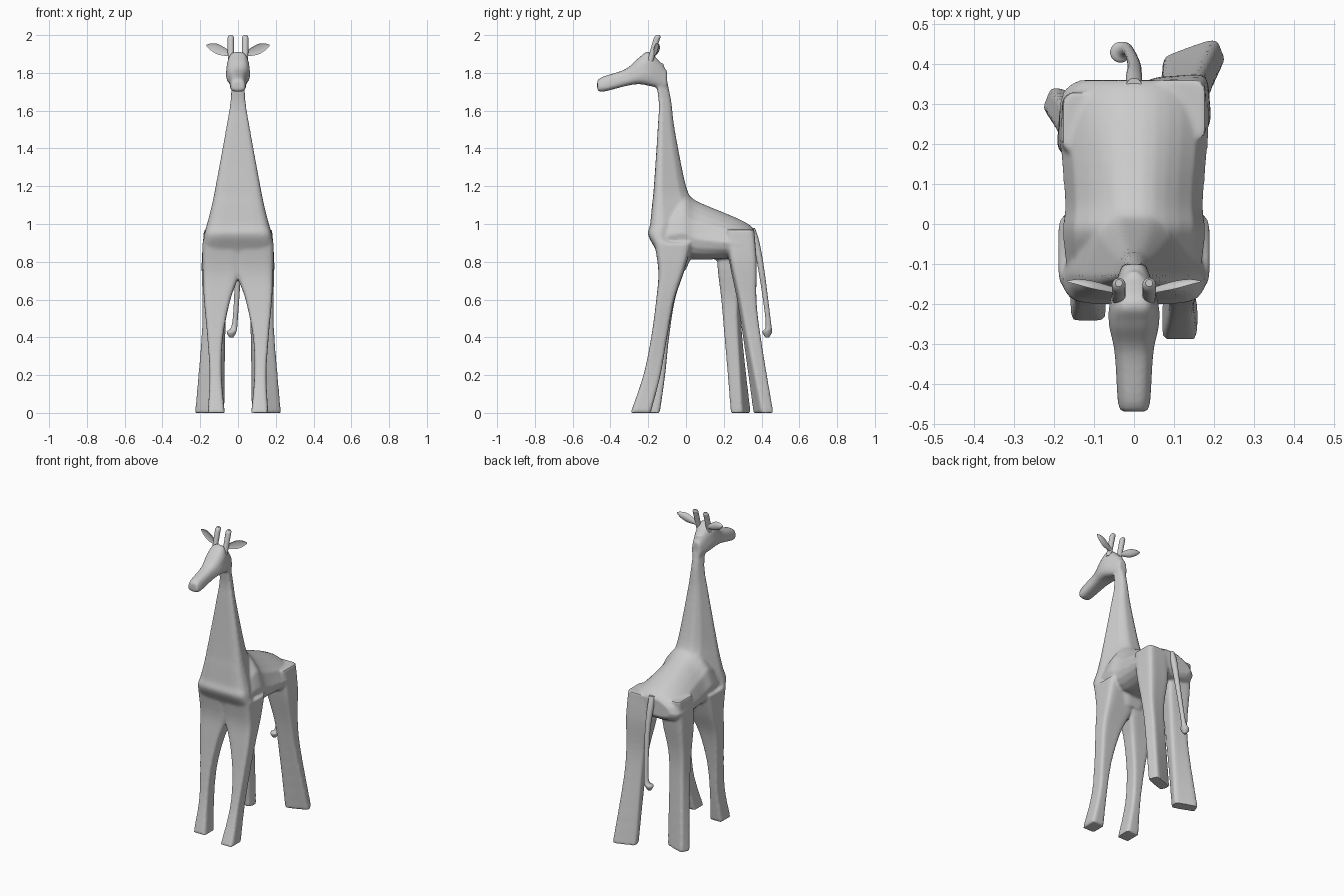
import bpy, bmesh, math

default_cube = bpy.data.objects.get("Cube")
if default_cube:
    bpy.data.objects.remove(default_cube, do_unlink=True)

# One plain colour for the whole animal
grey = bpy.data.materials.new("plain_grey")
grey.use_nodes = True
colour = (.6, .6, .6, 1)
grey.diffuse_color = colour
grey.node_tree.nodes["Principled BSDF"].inputs["Base Color"].default_value = colour


def spline(before, start, end, after, t):
    """Smooth blend from start to end, guided by the neighbouring values."""
    pull_start = (end - before) / 2
    pull_end = (after - start) / 2
    ease = t * t * (3 - 2 * t)
    bend = t * (1 - t)
    return start + (end - start) * ease + bend * ((1 - t) * pull_start - t * pull_end)


def refine(rows, steps=5):
    """Add smooth in-between sections."""
    fine = []
    last = len(rows) - 1
    for i in range(last):
        before, after = rows[max(i - 1, 0)], rows[min(i + 2, last)]
        for step in range(steps):
            fine.append([spline(*column, step / steps)
                         for column in zip(before, rows[i], rows[i + 1], after)])
    fine.append(rows[last])
    return fine


def section_point(angle, power, taper, hollow):
    """Point on a unit rounded box; the upper half narrows by the taper."""
    p, q = math.cos(angle), math.sin(angle)
    p = math.copysign(abs(p) ** (2 / power), p)
    q = math.copysign(abs(q) ** (2 / power), q)
    p *= 1 + (taper - 1) * max(q, 0)
    if hollow and p < 0:
        p *= -.3
    return p, q


def loft(name, axis, rows, power=2, taper=1, sides=20, hollow=False):
    """Skin sections of (position, centre u, centre v, half u, half v, turn)."""
    bm = bmesh.new()
    rings = []
    for position, centre_u, centre_v, half_u, half_v, turn in refine(rows):
        ring = []
        for k in range(sides):
            angle = math.tau * (k + .5) / sides
            p, q = section_point(angle, power, taper, hollow)
            u, v = p * half_u, q * half_v
            a = centre_u + u * math.cos(turn) - v * math.sin(turn)
            b = centre_v + u * math.sin(turn) + v * math.cos(turn)
            place = {"x": (position, a, b), "y": (a, position, b), "z": (a, b, position)}
            ring.append(bm.verts.new(place[axis]))
        rings.append(ring)
    for low, high in zip(rings, rings[1:]):
        for k in range(sides):
            following = (k + 1) % sides
            bm.faces.new((low[k], low[following], high[following], high[k]))
    bm.faces.new(rings[0])
    bm.faces.new(rings[-1])
    bmesh.ops.recalc_face_normals(bm, faces=bm.faces)
    mesh = bpy.data.meshes.new(name)
    bm.to_mesh(mesh)
    bm.free()
    mesh.materials.append(grey)
    obj = bpy.data.objects.new(name, mesh)
    bpy.context.collection.objects.link(obj)
    return obj


def central(rows):
    """Sections on the middle plane from (position, half width, low, high)."""
    return [(position, 0, (low + high) / 2, half, (high - low) / 2, 0)
            for position, half, low, high in rows]


def leg(name, side, profile, stride, bend, twist):
    """Leg from (height, inner, outer, back and forth, half depth) with a stride."""
    rows = []
    for height, inner, outer, y, depth in profile:
        swing = (1 - height) ** bend
        rows.append((height, side * (inner + outer) / 2, y + side * stride * swing,
                     (outer - inner) / 2, depth, side * twist * (1 - height)))
    return loft(name, "z", rows, power=6)


def select_only(objects):
    bpy.ops.object.select_all(action="DESELECT")
    for obj in objects:
        obj.select_set(True)
    bpy.context.view_layer.objects.active = objects[0]


# Neck and chest: wide flat front, narrow ridge behind
body = loft("body", "z", central([
    (.76, .15, -.14, 0), (.85, .19, -.155, .04), (.94, .18, -.2, .08),
    (1, .165, -.19, .09), (1.1, .14, -.18, .05), (1.2, .12, -.17, 0),
    (1.5, .065, -.15, -.06), (1.66, .04, -.145, -.08),
    (1.85, .035, -.18, -.12),
]), power=6, taper=.4)

# Head, from muzzle to nape
head = loft("head", "y", central([
    (-.47, .035, 1.71, 1.76), (-.44, .042, 1.7, 1.78), (-.32, .05, 1.73, 1.82),
    (-.25, .064, 1.74, 1.88), (-.19, .06, 1.73, 1.91), (-.1, .03, 1.71, 1.81),
]), power=3.5, taper=.75)

# Sloping barrel of the torso
torso = loft("torso", "y", central([
    (-.12, .17, .85, 1.08), (-.02, .18, .83, 1.17), (.06, .175, .81, 1.12),
    (.25, .19, .82, 1.04), (.33, .18, .83, 1), (.36, .14, .86, .97),
]), power=3, taper=.45)

# Two leg shapes, each used on both sides with opposite strides
front_profile = [
    (0, .07, .16, -.216, .053), (.2, .087, .15, -.168, .045),
    (.4, .08, .162, -.137, .042), (.6, .04, .18, -.108, .048),
    (.75, -.01, .187, -.078, .068), (.9, -.01, .19, -.068, .1)]
back_profile = [
    (0, .075, .225, .35, .036), (.4, .07, .19, .3, .04),
    (.6, .06, .186, .28, .047), (.8, .03, .19, .27, .07),
    (.97, .035, .18, .27, .076)]
legs = []
for word, side in (("left", 1), ("right", -1)):
    legs.append(leg("front_leg_" + word, side, front_profile, -.024, 3, 0))
    legs.append(leg("back_leg_" + word, side, back_profile, .06, .4, .35))

# Fuse the body into one softly blended skin
select_only([body, head, torso] + legs)
bpy.ops.object.join()
fuse = body.modifiers.new("fuse", "REMESH")
fuse.mode = "VOXEL"
fuse.voxel_size = .008
soften = body.modifiers.new("soften", "SMOOTH")
soften.iterations = 5
for modifier in ("fuse", "soften"):
    bpy.ops.object.modifier_apply(modifier=modifier)
body.data.materials.clear()
body.data.materials.append(grey)

# Tail with a rounded tuft
tail = loft("tail", "z", [
    (height, x, y, half, half, 0) for height, x, y, half in (
        (.4, -.035, .43, .01), (.43, -.034, .43, .026), (.48, -.016, .436, .014),
        (.75, 0, .4, .016), (.9, 0, .37, .02), (.98, 0, .345, .02))])

# Horns and leaf-shaped ears on both sides
extras = [tail]
for word, side in (("left", 1), ("right", -1)):
    extras.append(loft("horn_" + word, "z", [
        (height, side * .038, y, radius, radius, 0) for height, y, radius in (
            (1.86, -.19, .016), (1.97, -.158, .017),
            (1.99, -.151, .016), (2, -.148, .009))]))
    extras.append(loft("ear_" + word, "x", [
        (side * x, y, height, half_depth, half_height, 0)
        for x, y, height, half_depth, half_height in (
            (.04, -.175, 1.9, .014, .013), (.1, -.164, 1.923, .021, .028),
            (.14, -.153, 1.936, .015, .02), (.166, -.146, 1.945, .004, .004))],
        hollow=True))

select_only([body] + extras)
bpy.ops.object.shade_smooth_by_angle(angle=math.radians(40))
